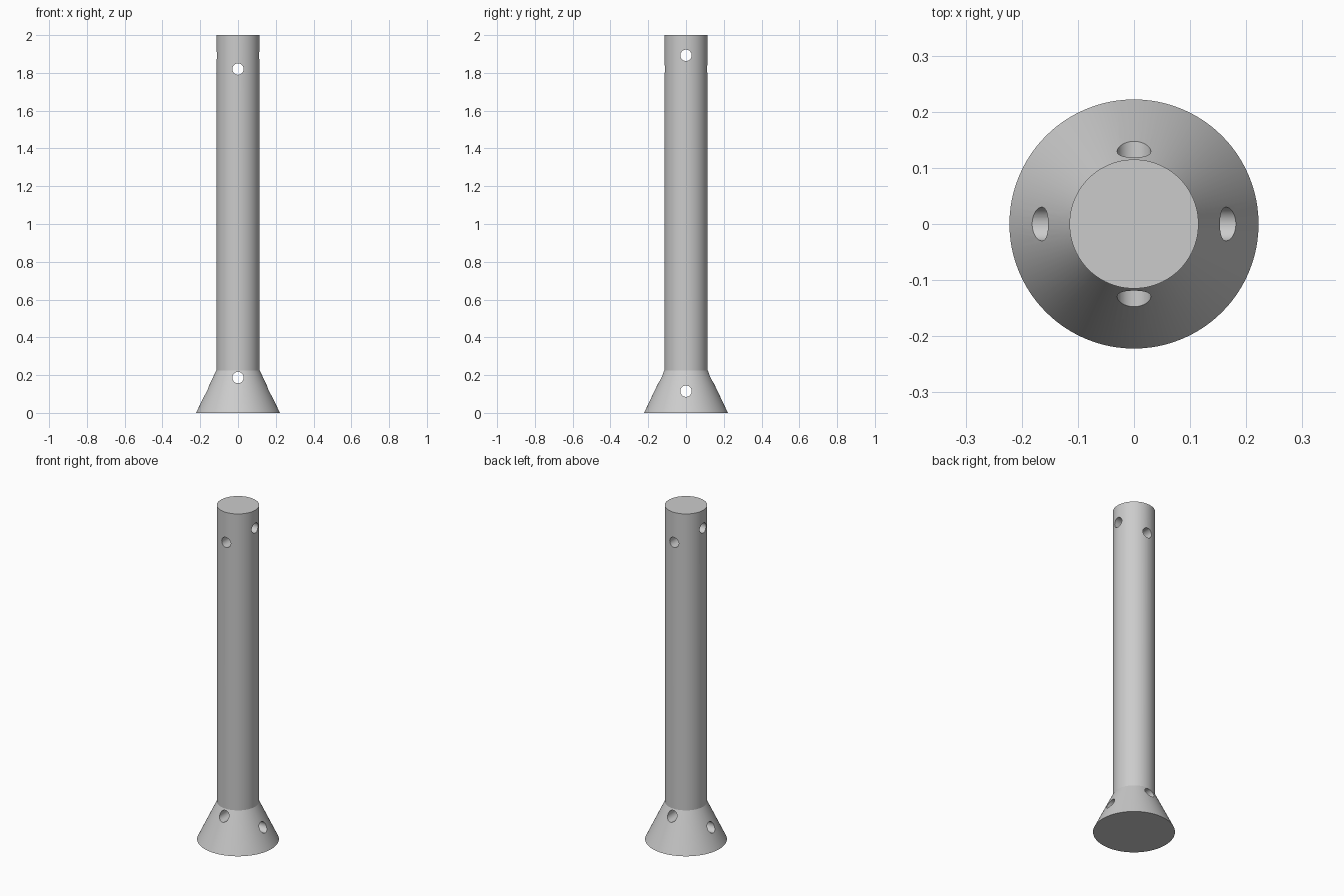
import bpy
import bmesh
import math

cube = bpy.data.objects.get("Cube")
if cube:
    bpy.data.objects.remove(cube, do_unlink=True)

SIDES = 96
SHAFT_R, BASE_R, HOLE_R = 0.115, 0.222, 0.03
FLARE_TOP, HEIGHT = 0.225, 2.0

grey = bpy.data.materials.new("plain grey")
grey.use_nodes = True
colour = (0.6, 0.6, 0.6, 1)
grey.diffuse_color = colour
grey.node_tree.nodes["Principled BSDF"].inputs["Base Color"].default_value = colour


def add_object(name, bm):
    mesh = bpy.data.meshes.new(name)
    bm.normal_update()
    bm.to_mesh(mesh)
    bm.free()
    mesh.materials.append(grey)
    obj = bpy.data.objects.new(name, mesh)
    bpy.context.collection.objects.link(obj)
    return obj


# Solid post: a straight shaft on a flared foot
bm = bmesh.new()
rings = []
for radius, z in ((BASE_R, 0), (SHAFT_R, FLARE_TOP), (SHAFT_R, HEIGHT)):
    ring = []
    for i in range(SIDES):
        a = math.tau * i / SIDES
        ring.append(bm.verts.new((radius * math.cos(a), radius * math.sin(a), z)))
    rings.append(ring)
for low, high in zip(rings, rings[1:]):
    for i in range(SIDES):
        j = (i + 1) % SIDES
        bm.faces.new((low[i], low[j], high[j], high[i]))
bm.faces.new(rings[0][::-1])
bm.faces.new(rings[-1])
post = add_object("flared_post", bm)
bpy.context.view_layer.objects.active = post
post.select_set(True)


# Round holes drilled right through, crossing at staggered heights
def drill(name, axis, z):
    bm = bmesh.new()
    bmesh.ops.create_cone(bm, cap_ends=True, segments=48,
                          radius1=HOLE_R, radius2=HOLE_R, depth=1)
    cutter = add_object(name, bm)
    cutter.hide_render = True
    cutter.location.z = z
    if axis == "x":
        cutter.rotation_euler.y = math.pi / 2
    else:
        cutter.rotation_euler.x = math.pi / 2
    mod = post.modifiers.new(name, "BOOLEAN")
    mod.operation = "DIFFERENCE"
    mod.solver = "EXACT"
    mod.object = cutter
    bpy.context.view_layer.update()
    bpy.ops.object.modifier_apply(modifier=mod.name)
    bpy.data.objects.remove(cutter, do_unlink=True)


drill("lower_side_hole", "x", 0.115)
drill("lower_front_hole", "y", 0.187)
drill("upper_front_hole", "y", 1.82)
drill("upper_side_hole", "x", 1.893)

bpy.ops.object.shade_smooth_by_angle(angle=math.radians(20))
